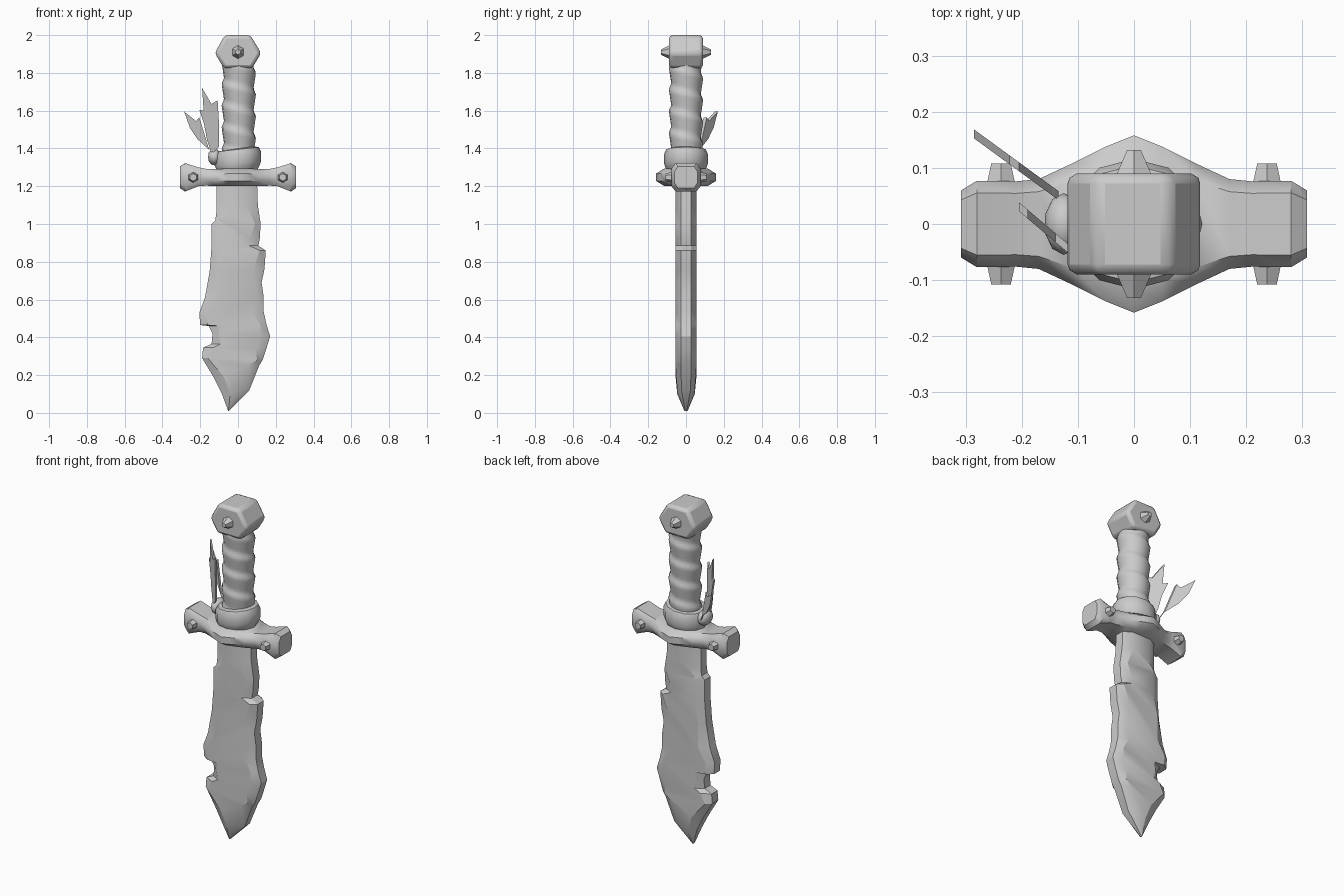
import bpy, bmesh, math
from mathutils import Vector, Matrix

cube = bpy.data.objects.get("Cube")
if cube:
    bpy.data.objects.remove(cube)

grey = bpy.data.materials.new("plain grey")
GREY = (0.6, 0.6, 0.6, 1)
grey.use_nodes = True
grey.diffuse_color = GREY
grey.node_tree.nodes["Principled BSDF"].inputs["Base Color"].default_value = GREY


def finish(name, bm, angle=35, bevel=0):
    bmesh.ops.recalc_face_normals(bm, faces=bm.faces)
    mesh = bpy.data.meshes.new(name)
    bm.to_mesh(mesh)
    bm.free()
    mesh.materials.append(grey)
    ob = bpy.data.objects.new(name, mesh)
    bpy.context.collection.objects.link(ob)
    if bevel:
        mod = ob.modifiers.new("Bevel", "BEVEL")
        mod.width, mod.segments = bevel, 2
    bpy.ops.object.select_all(action="DESELECT")
    ob.select_set(True)
    bpy.context.view_layer.objects.active = ob
    bpy.ops.object.shade_smooth_by_angle(angle=math.radians(angle))
    return ob


def loft(name, rings, **kw):
    """Skin closed rings of equal length and cap both ends."""
    bm = bmesh.new()
    rows = [[bm.verts.new(p) for p in ring] for ring in rings]
    n = len(rows[0])
    for a, b in zip(rows, rows[1:]):
        for i in range(n):
            j = (i + 1) % n
            bm.faces.new((a[i], a[j], b[j], b[i]))
    bm.faces.new(rows[0])
    bm.faces.new(rows[-1])
    return finish(name, bm, **kw)


def slab(name, outline, y_of, thick, **kw):
    """Flat outline in x and z, given depth along y."""
    rings = [[(x, y_of(x) + s * thick, z) for x, z in outline] for s in (-1, 1)]
    return loft(name, rings, **kw)


# Blade: matching points down the chipped left and right edges
left = [(-.115, 1.25), (-.115, 1.06), (-.12, 1.02), (-.14, 1.0), (-.14, .88),
        (-.15, .75), (-.175, .61), (-.205, .53), (-.2, .465), (-.155, .46),
        (-.135, .42), (-.14, .365), (-.185, .345), (-.19, .29), (-.13, .19),
        (-.085, .1), (-.052, .01)]
right = [(.1, 1.25), (.105, 1.1), (.12, 1.0), (.115, .92), (.108, .885),
         (.147, .86), (.14, .76), (.125, .69), (.135, .62), (.135, .54),
         (.15, .47), (.17, .405), (.15, .34), (.13, .28), (.112, .25),
         (.06, .12), (-.048, .01)]
rings = []
for k, ((xl, zl), (xr, zr)) in enumerate(zip(left, right)):
    low = min(zl, zr)
    flat = .055 * min(1, (low + .01) / .13)
    edge = flat * .5
    inset = min(.045 + .015 * math.sin(k * 2.3), (xr - xl) * .3)
    il, ir = xl + inset, xr - inset
    rings.append([(xl, -edge, zl), (il, -flat, zl), (ir, -flat, zr), (xr, -edge, zr),
                  (xr, edge, zr), (ir, flat, zr), (il, flat, zl), (xl, edge, zl)])
loft("blade", rings, angle=30)

# Guard: pointed bulge in the middle, flared ends
half = [(0, .158, 1.2, 1.295), (.05, .138, 1.2, 1.295), (.11, .108, 1.2, 1.29),
        (.17, .08, 1.203, 1.292), (.21, .076, 1.2, 1.3), (.28, .077, 1.172, 1.322),
        (.308, .06, 1.19, 1.305)]
stations = [(-x, *r) for x, *r in half[:0:-1]] + half
rings = []
for x, d, lo, hi in stations:
    b, c = .028, d * .72
    rings.append([(x, -c, lo), (x, c, lo), (x, d, lo + b), (x, d, hi - b),
                  (x, c, hi), (x, -c, hi), (x, -d, hi - b), (x, -d, lo + b)])
loft("guard", rings, angle=45)

# Collar above the guard
rings = []
for z, r in [(1.27, .1), (1.3, .115), (1.32, .122), (1.37, .122), (1.395, .11), (1.4, .08)]:
    rings.append([(r * math.cos(a), r * .95 * math.sin(a), z + .012 * math.cos(a))
                  for a in [math.tau * i / 12 for i in range(12)]])
loft("collar", rings, angle=50)

# Grip: overlapping strip wound around the handle
rings = []
for k in range(41):
    z = 1.37 + .47 * k / 40
    ring = []
    for i in range(16):
        a = math.tau * i / 16
        t = ((z - 1.37) / .115 + a / math.tau) % 1
        r = .078 + .013 * min(t / .75, (1 - t) / .25)
        ring.append((r * math.cos(a) + .004, r * math.sin(a), z))
    rings.append(ring)
loft("grip_wrap", rings, angle=45)

# Pommel: six-sided block
hexagon = [(-.07, 2), (-.123, 1.905), (-.075, 1.825), (.075, 1.825), (.123, 1.905), (.065, 2)]
slab("pommel", hexagon, lambda x: 0, .09, bevel=.018, angle=45)


# Studs: faceted caps on the pommel and the guard ends
def stud(name, x, z, side, start, end, radius, tip):
    bm = bmesh.new()
    turn = Matrix.Rotation(-side * math.pi / 2, 4, "X")
    place = Matrix.Translation((x, side * (start + end) / 2, z)) @ turn
    bmesh.ops.create_cone(bm, cap_ends=True, segments=6, radius1=radius,
                          radius2=tip, depth=end - start, matrix=place)
    finish(name, bm)


for side, face in ((-1, "front"), (1, "back")):
    stud("pommel_stud_" + face, 0, 1.91, side, .07, .132, .045, .014)
    for x, hand in ((-.237, "right"), (.237, "left")):
        stud(f"guard_stud_{face}_{hand}", x, 1.247, side, .06, .108, .032, .02)

# Torn cloth tails tied to the collar
outer = [(-.135, 1.36), (-.15, 1.39), (-.215, 1.45), (-.255, 1.51), (-.285, 1.595),
         (-.222, 1.545), (-.205, 1.565), (-.185, 1.5), (-.155, 1.4)]
inner = [(-.14, 1.37), (-.165, 1.45), (-.18, 1.53), (-.205, 1.605), (-.182, 1.6), (-.19, 1.72),
         (-.14, 1.635), (-.108, 1.655), (-.1, 1.52), (-.1, 1.41)]
slab("cloth_tail_outer", outer, lambda x: .04 + (-.12 - x) * .73, .008)
slab("cloth_tail_inner", inner, lambda x: -.05 + (-.11 - x) * .85, .008)

# Knot holding the tails
bm = bmesh.new()
bmesh.ops.create_icosphere(bm, subdivisions=2, radius=1,
                           matrix=Matrix.Translation((-.125, 0, 1.355)) @ Matrix.Diagonal((.035, .055, .045, 1)))
finish("cloth_knot", bm, angle=60)
